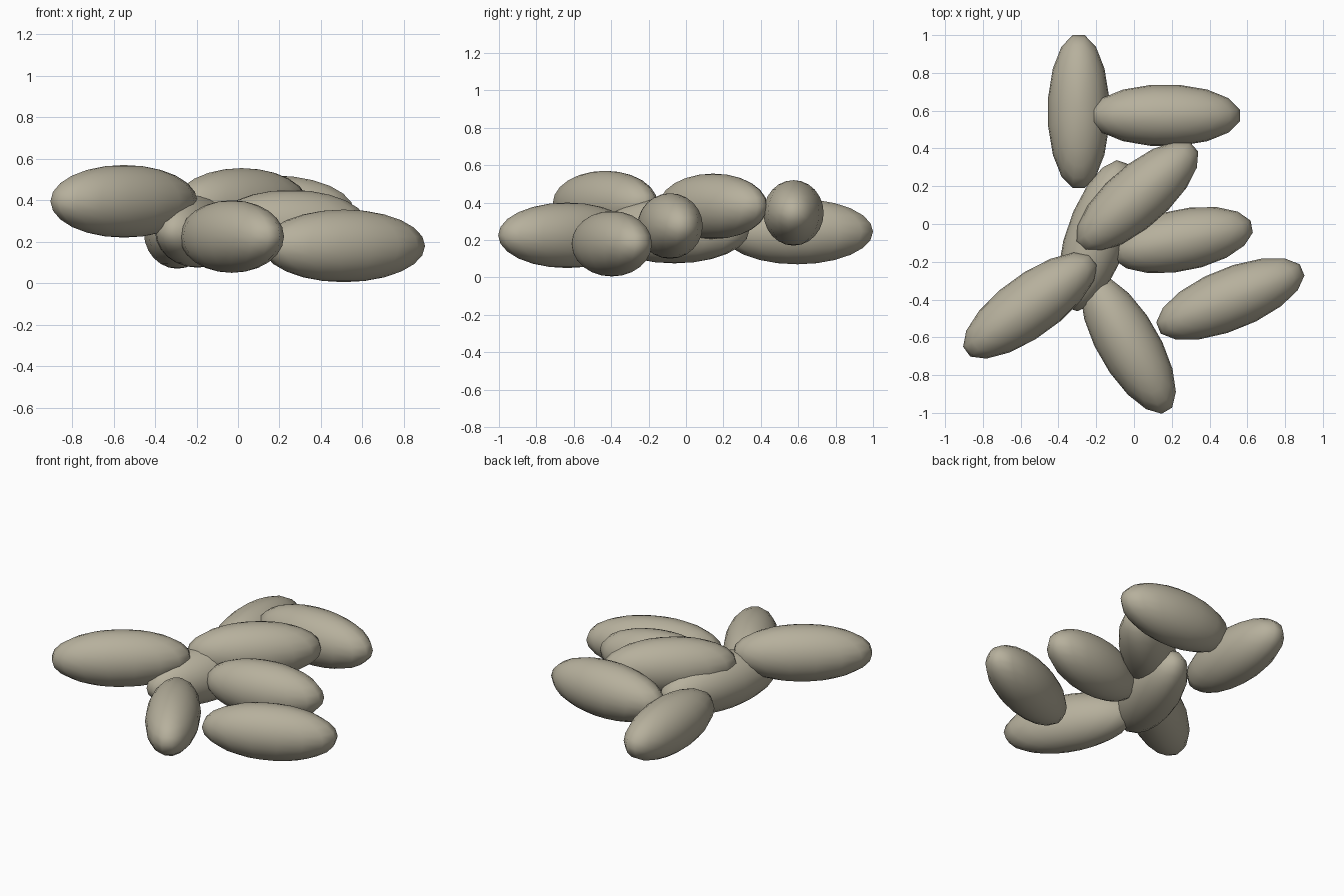
import bpy, bmesh, math
from mathutils import Matrix

if "Cube" in bpy.data.objects:
    bpy.data.objects.remove(bpy.data.objects["Cube"])

mat = bpy.data.materials.new("grey_beige")
mat.diffuse_color = (0.47, 0.435, 0.335, 1)
mat.use_nodes = True
mat.node_tree.nodes["Principled BSDF"].inputs["Base Color"].default_value = mat.diffuse_color


def pebble(name, x, y, z, length, angle):
    """Flattened long ellipsoid lying flat, turned about z."""
    bm = bmesh.new()
    bmesh.ops.create_uvsphere(bm, u_segments=16, v_segments=12, radius=1)
    # half-step turn puts a flat facet at each tip
    bm.transform(Matrix.Rotation(math.pi / 16, 4, 'Z'))
    k = 1 / math.cos(math.pi / 16)
    bm.transform(Matrix.Diagonal((length * k, 0.161 * k, 0.175, 1)))
    for f in bm.faces:
        f.smooth = True
    me = bpy.data.meshes.new(name)
    bm.to_mesh(me)
    bm.free()
    me.materials.append(mat)
    ob = bpy.data.objects.new(name, me)
    ob.location = (x, y, z)
    ob.rotation_euler.z = math.radians(angle)
    bpy.context.collection.objects.link(ob)


# centre x, y, z, half length, turn in degrees
pebbles = [
    (-0.293, 0.595, 0.245, 0.405, 90),
    (0.165, 0.575, 0.345, 0.395, 0),
    (0.017, 0.145, 0.380, 0.400, 41),
    (-0.195, -0.062, 0.250, 0.412, 71),
    (0.255, -0.085, 0.275, 0.375, 11),
    (0.510, -0.397, 0.180, 0.410, 22),
    (-0.030, -0.635, 0.225, 0.408, -60),
    (-0.550, -0.432, 0.395, 0.415, 36),
]
for i, p in enumerate(pebbles):
    pebble(f"pebble_{i + 1}", *p)
